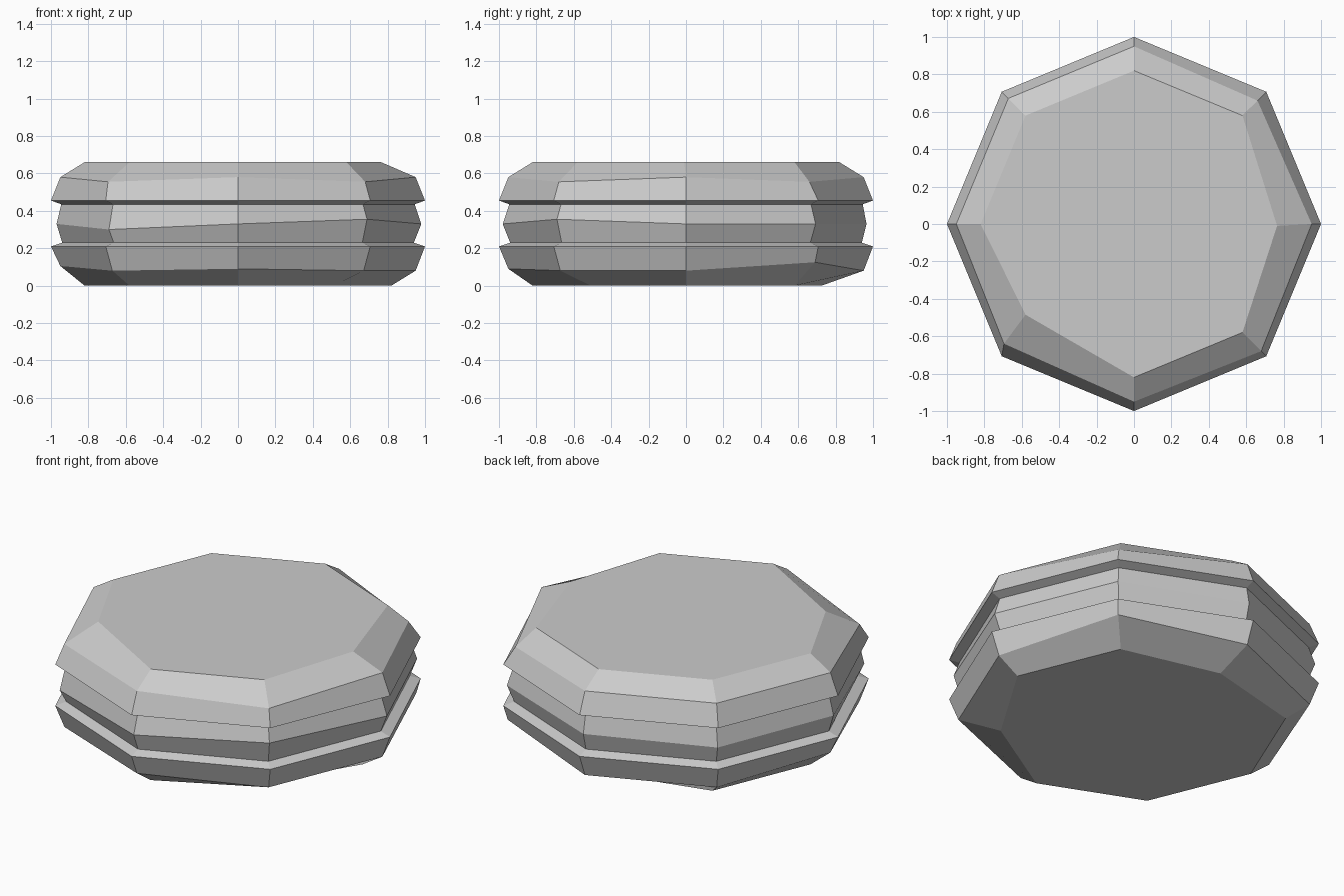
import bpy
import bmesh
from math import cos, sin, tau

SIDES = 8

if "Cube" in bpy.data.objects:
    bpy.data.objects.remove(bpy.data.objects["Cube"], do_unlink=True)

grey = bpy.data.materials.new("plain grey")
grey.use_nodes = True
colour = (0.6, 0.6, 0.6, 1)
grey.diffuse_color = colour
grey.node_tree.nodes["Principled BSDF"].inputs["Base Color"].default_value = colour


def stacked_rings(name, rings, cap_bottom=False, cap_top=False):
    """Each ring is (radius, height, {corner: (x, y, z)}), corner 0 on +x."""
    bm = bmesh.new()
    loops = []
    for radius, height, moved in rings:
        loop = []
        for i in range(SIDES):
            a = tau * i / SIDES
            place = moved.get(i, (radius * cos(a), radius * sin(a), height))
            loop.append(bm.verts.new(place))
        loops.append(loop)
    for low, high in zip(loops, loops[1:]):
        for i in range(SIDES):
            j = (i + 1) % SIDES
            bm.faces.new((low[i], low[j], high[j], high[i]))
    if cap_bottom:
        bm.faces.new(loops[0][::-1])
    if cap_top:
        bm.faces.new(loops[-1])
    mesh = bpy.data.meshes.new(name)
    bm.to_mesh(mesh)
    bm.free()
    mesh.materials.append(grey)
    obj = bpy.data.objects.new(name, mesh)
    bpy.context.collection.objects.link(obj)


# Bottom biscuit shell, with a few hand-nudged corners
stacked_rings("bottom_shell", [
    (0.82, 0, {2: (0, 0.725, 0), 7: (0.51, -0.51, 0)}),
    (0.95, 0.08, {1: (0.69, 0.69, 0.125), 4: (-0.95, 0, 0.105),
                  6: (0, -0.95, 0.09)}),
    (1, 0.21, {}),
    (0.94, 0.23, {}),
], cap_bottom=True)

# Bulging filling
stacked_rings("filling", [
    (0.94, 0.23, {}),
    (0.98, 0.33, {2: (0, 0.965, 0.33), 4: (-0.97, 0, 0.33),
                  5: (-0.69, -0.69, 0.30), 7: (0.69, -0.69, 0.355)}),
    (0.945, 0.435, {}),
])

# Top biscuit shell
stacked_rings("top_shell", [
    (0.945, 0.435, {}),
    (1, 0.455, {}),
    (0.95, 0.58, {1: (0.66, 0.66, 0.555), 5: (-0.695, -0.64, 0.555),
                  7: (0.68, -0.68, 0.555)}),
    (0.82, 0.66, {0: (0.765, -0.01, 0.66), 5: (-0.58, -0.485, 0.66)}),
], cap_top=True)
